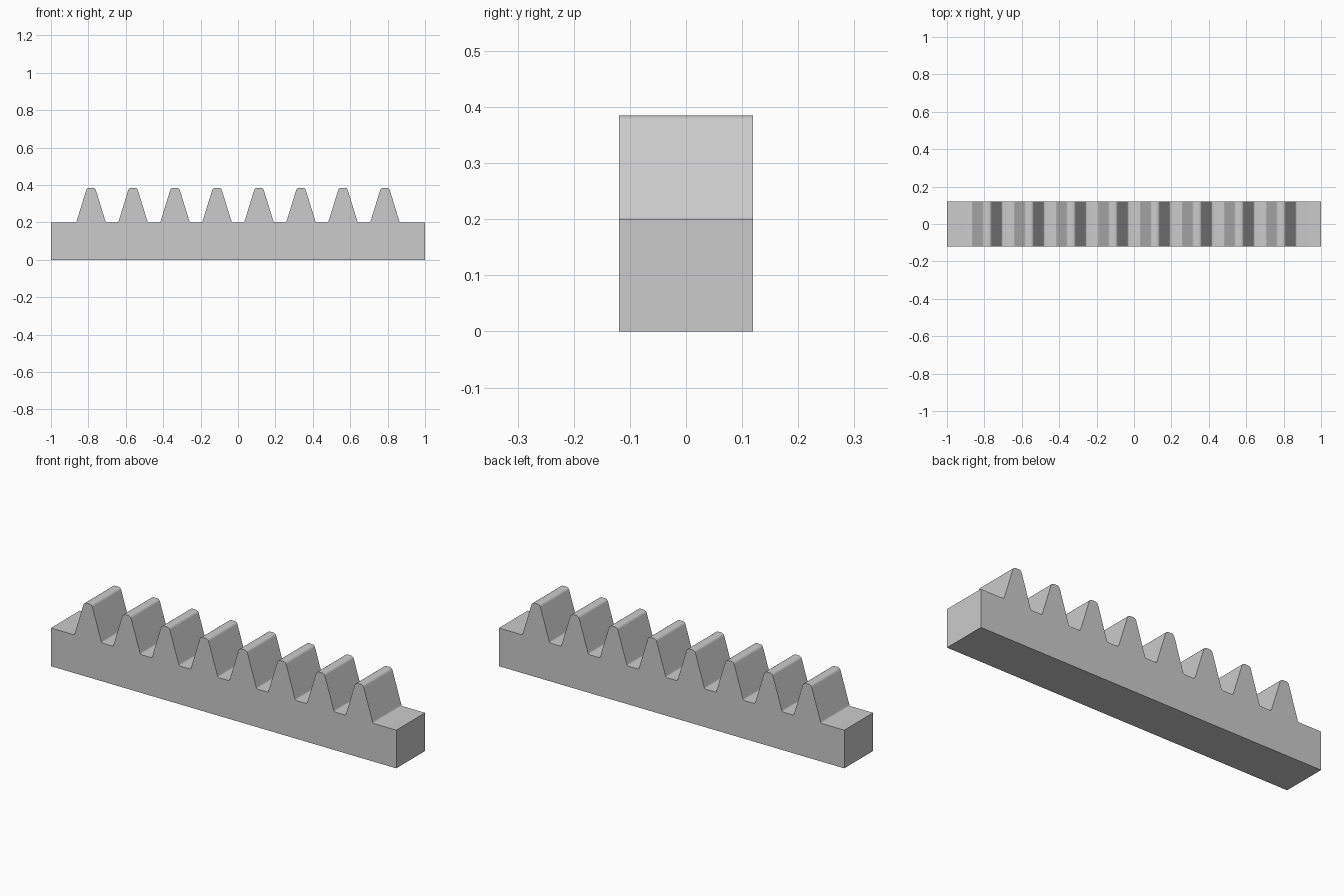
import bpy
import bmesh

cube = bpy.data.objects.get("Cube")
if cube:
    bpy.data.objects.remove(cube, do_unlink=True)

# Dimensions
HALF_LENGTH, HALF_DEPTH = 1.0, 0.119
BAR_TOP, TOOTH_TOP = 0.2, 0.385
TEETH, PITCH = 8, 0.2245
ROOT_HALF, TIP_HALF = 0.079, 0.022

# Plain grey material
grey = bpy.data.materials.new("plain_grey")
grey.use_nodes = True
colour = (0.6, 0.6, 0.6, 1.0)
grey.diffuse_color = colour
grey.node_tree.nodes["Principled BSDF"].inputs["Base Color"].default_value = colour

# Side profile: bar with a row of tapered teeth
profile = [(-HALF_LENGTH, 0), (-HALF_LENGTH, BAR_TOP)]
for i in range(TEETH):
    x = (i - (TEETH - 1) / 2) * PITCH
    profile += [(x - ROOT_HALF, BAR_TOP), (x - TIP_HALF, TOOTH_TOP),
                (x + TIP_HALF, TOOTH_TOP), (x + ROOT_HALF, BAR_TOP)]
profile += [(HALF_LENGTH, BAR_TOP), (HALF_LENGTH, 0)]

# Extrude the profile through the depth
bm = bmesh.new()
face = bm.faces.new([bm.verts.new((x, -HALF_DEPTH, z)) for x, z in profile])
ext = bmesh.ops.extrude_face_region(bm, geom=[face])
moved = [v for v in ext["geom"] if isinstance(v, bmesh.types.BMVert)]
bmesh.ops.translate(bm, verts=moved, vec=(0, 2 * HALF_DEPTH, 0))
bmesh.ops.recalc_face_normals(bm, faces=bm.faces)


def round_edges(height, offset):
    """Round the cross edges of the teeth at one height."""
    edges = [e for e in bm.edges
             if all(abs(v.co.z - height) < 1e-4 and abs(v.co.x) < 0.95 for v in e.verts)
             and abs(e.verts[0].co.y - e.verts[1].co.y) > HALF_DEPTH]
    bmesh.ops.bevel(bm, geom=edges, offset=offset, segments=5,
                    profile=0.5, affect='EDGES')


round_edges(TOOTH_TOP, 0.012)
round_edges(BAR_TOP, 0.007)
bmesh.ops.recalc_face_normals(bm, faces=bm.faces)

mesh = bpy.data.meshes.new("toothed_rack")
bm.to_mesh(mesh)
bm.free()
mesh.materials.append(grey)
rack = bpy.data.objects.new("toothed_rack", mesh)
bpy.context.collection.objects.link(rack)

# Smooth rounds, sharp ends
bpy.context.view_layer.objects.active = rack
rack.select_set(True)
bpy.ops.object.shade_smooth_by_angle(angle=0.6)
